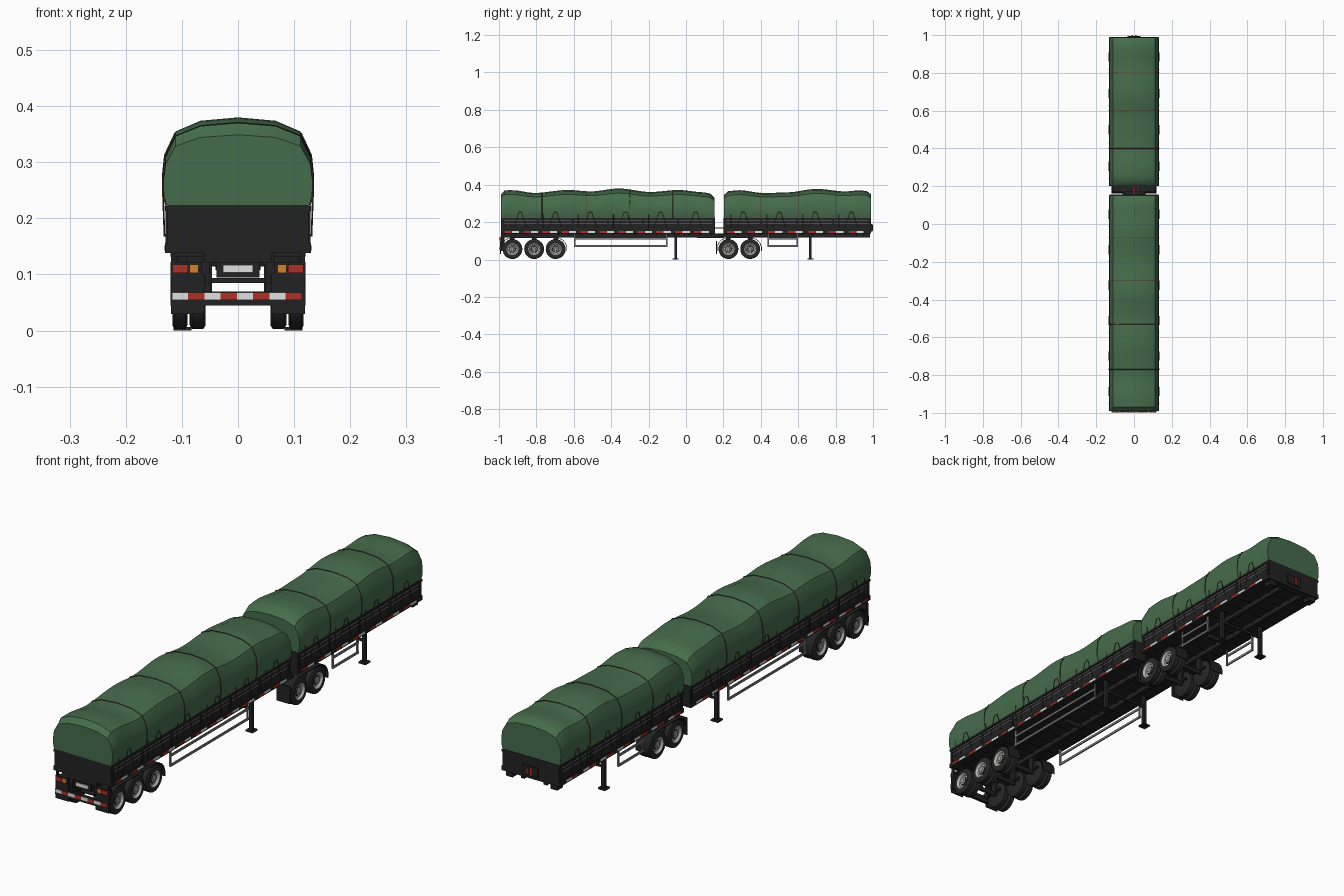
import bpy, bmesh, math
from mathutils import Matrix, Vector

if "Cube" in bpy.data.objects:
    bpy.data.objects.remove(bpy.data.objects["Cube"])

def mat(name, r, g, b):
    m = bpy.data.materials.new(name)
    m.diffuse_color = (r, g, b, 1)
    m.use_nodes = True
    m.node_tree.nodes["Principled BSDF"].inputs["Base Color"].default_value = m.diffuse_color
    return m

GREEN = mat("tarp green", 0.06, 0.15, 0.07)
BLACK = mat("body black", 0.016, 0.016, 0.017)
RUBBER = mat("tyre rubber", 0.02, 0.02, 0.02)
SILVER = mat("rim silver", 0.45, 0.45, 0.44)
RED = mat("reflector red", 0.42, 0.03, 0.02)
WHITE = mat("reflector white", 0.75, 0.75, 0.75)
ORANGE = mat("lamp orange", 0.65, 0.22, 0.03)
ROPE = mat("rope brown", 0.11, 0.045, 0.035)
GREY = mat("rail grey", 0.22, 0.22, 0.22)

def finish(name, bm, mats, smooth=None):
    bmesh.ops.recalc_face_normals(bm, faces=bm.faces)
    me = bpy.data.meshes.new(name)
    bm.to_mesh(me)
    bm.free()
    for m in mats:
        me.materials.append(m)
    ob = bpy.data.objects.new(name, me)
    bpy.context.collection.objects.link(ob)
    if smooth:
        bpy.ops.object.select_all(action='DESELECT')
        ob.select_set(True)
        bpy.context.view_layer.objects.active = ob
        bpy.ops.object.shade_smooth_by_angle(angle=math.radians(smooth))
    return ob

def boxes(name, m, spans, mirror=False):
    """Each span is (x0, x1, y0, y1, z0, z1)."""
    bm = bmesh.new()
    spans = list(spans)
    if mirror:
        spans += [(-s[1], -s[0]) + tuple(s[2:]) for s in spans]
    for x0, x1, y0, y1, z0, z1 in spans:
        mx = Matrix.Translation(((x0 + x1) / 2, (y0 + y1) / 2, (z0 + z1) / 2))
        bmesh.ops.create_cube(bm, size=1, matrix=mx @ Matrix.Diagonal((x1 - x0, y1 - y0, z1 - z0, 1)))
    return finish(name, bm, [m])

def ropes(name, paths, r, m):
    cu = bpy.data.curves.new(name, 'CURVE')
    cu.dimensions, cu.bevel_depth, cu.bevel_resolution = '3D', r, 0
    for p in paths:
        s = cu.splines.new('POLY')
        s.points.add(len(p) - 1)
        for q, c in zip(s.points, p):
            q.co = (*c, 1)
    cu.materials.append(m)
    ob = bpy.data.objects.new(name, cu)
    bpy.context.collection.objects.link(ob)
    bpy.ops.object.select_all(action='DESELECT')
    ob.select_set(True)
    bpy.context.view_layer.objects.active = ob
    bpy.ops.object.convert(target='MESH')

def lathe(name, profile, idx, mats, centres, side, seg=24):
    """Spin an (x, radius) profile round the wheel axis; idx gives the colour of each band."""
    bm = bmesh.new()
    for y, z in centres:
        rings = [[bm.verts.new((side * x, y + r * math.cos(2 * math.pi * k / seg),
                                z + r * math.sin(2 * math.pi * k / seg))) for k in range(seg)]
                 for x, r in profile]
        for i, (a, b) in enumerate(zip(rings, rings[1:])):
            for k in range(seg):
                f = bm.faces.new((a[k], a[k - 1], b[k - 1], b[k]))
                f.material_index = 0 if idx[i] == 2 and k % 2 else min(idx[i], 1)
        bm.faces.new(rings[0])
        bm.faces.new(rings[-1]).material_index = min(idx[-1], 1)
    return finish(name, bm, mats, 35)

# Tarp cross-section (half), for a crown height of 0.38
HALF = [(0.127, 0.222), (0.132, 0.245), (0.133, 0.275), (0.129, 0.315), (0.111, 0.355), (0.067, 0.374), (0, 0.38)]

def crown(keys, y):
    for (y0, z0), (y1, z1) in zip(keys, keys[1:]):
        if y <= y1:
            t = (y - y0) / (y1 - y0)
            return z0 + (z1 - z0) * (t * t * (3 - 2 * t))
    return keys[-1][1]

def section(keys, y, grow=0.0):
    k = (crown(keys, y) - 0.222) / 0.158
    half = [(x + grow, y, 0.222 + (z - 0.222) * k + grow) for x, z in HALF]
    return half + [(-x, yy, z) for x, yy, z in half[-2::-1]]

def tarp(name, keys):
    ys = [keys[0][0], keys[0][0] + 0.008]
    y0, y1 = keys[1][0], keys[-2][0]
    n = int((y1 - y0) / 0.03)
    ys += [y0 + (y1 - y0) * i / n for i in range(n + 1)] + [keys[-1][0] - 0.008, keys[-1][0]]
    bm = bmesh.new()
    rings = [[bm.verts.new(p) for p in section(keys, y)] for y in ys]
    for a, b in zip(rings, rings[1:]):
        for i in range(len(a)):
            bm.faces.new((a[i - 1], a[i], b[i], b[i - 1]))
    bm.faces.new(rings[0])
    bm.faces.new(rings[-1])
    finish(name, bm, [GREEN], 40)

def fender(name, ya, yb, z, r):
    """Thin guard running over a group of wheels."""
    path = [(ya + r * math.cos(t), z + r * math.sin(t)) for t in [math.radians(190 - 20 * i) for i in range(6)]]
    path += [(yb - (p[0] - ya), p[1]) for p in path[::-1]]
    bm = bmesh.new()
    for s in (1, -1):
        a = [bm.verts.new((s * 0.059, *p)) for p in path]
        b = [bm.verts.new((s * 0.12, *p)) for p in path]
        for i in range(len(path) - 1):
            bm.faces.new((a[i], a[i + 1], b[i + 1], b[i]))
    ob = finish(name, bm, [BLACK])
    ob.modifiers.new("thickness", 'SOLIDIFY').thickness = 0.003

OUTER = [(0.09, 0.03), (0.09, 0.046), (0.094, 0.053), (0.113, 0.053), (0.117, 0.047), (0.117, 0.032),
         (0.115, 0.029), (0.109, 0.026), (0.108, 0.022), (0.108, 0.017), (0.113, 0.015), (0.114, 0.009), (0.116, 0.007)]
INNER = [(0.058, 0.03), (0.058, 0.047), (0.062, 0.053), (0.082, 0.053), (0.086, 0.046), (0.086, 0.03)]

def trailer(tag, y0, y1, keys, axles, leg, guard, straps, chassis):
    n = tag + "_"
    # Cargo body with capping rail and side posts
    boxes(n + "cargo_body", BLACK, [(-0.126, 0.126, y0, y1, 0.138, 0.224)])
    posts = [y0 + 0.01 + (y1 - y0 - 0.02) * i / round((y1 - y0) / 0.19) for i in range(round((y1 - y0) / 0.19) + 1)]
    boxes(n + "side_rails", BLACK, [(0.125, 0.130, y0, y1, 0.213, 0.222), (0.125, 0.130, y0, y1, 0.138, 0.156)]
          + [(0.125, 0.1295, p - 0.006, p + 0.006, 0.15, 0.22) for p in posts], True)
    boxes(n + "board_seams", GREY, [(0.125, 0.1275, y0 + 0.01, y1 - 0.01, z, z + 0.0035) for z in (0.190, 0.205)], True)
    # Reflective tape
    count = int((y1 - y0 - 0.03) / 0.1)
    step = (y1 - y0 - 0.03) / count
    for k, (nm, m) in enumerate((("red_tape", RED), ("white_tape", WHITE))):
        boxes(n + nm, m, [(0.129, 0.1312, y0 + 0.02 + step * i + k * 0.04, y0 + 0.058 + step * i + k * 0.04,
                           0.143, 0.152) for i in range(count)], True)
    # Cover and tie-down ropes
    tarp(n + "tarp", keys)
    ropes(n + "cross_ropes", [section(keys, y, 0.001) for y in straps], 0.0018, ROPE)
    ties = []
    for s in (1, -1):
        for p, q in zip(posts, posts[1:]):
            c = (p + q) / 2
            ties += [[(s * 0.131, c - 0.035, 0.168), (s * 0.134, c - 0.008, 0.252),
                      (s * 0.134, c + 0.008, 0.252), (s * 0.131, c + 0.035, 0.168)]]
            ties += [[(s * 0.131, p + 0.03, 0.168), (s * 0.1335, p + 0.03, 0.24)]]
    ropes(n + "side_ropes", ties, 0.0015, ROPE)
    # Chassis beams and cross members
    c0, c1 = chassis
    boxes(n + "chassis_beams", BLACK, [(0.043, 0.058, c0, c1, 0.118, 0.139)], True)
    m = int((y1 - y0) / 0.06)
    boxes(n + "cross_members", BLACK, [(-0.12, 0.12, y - 0.004, y + 0.004, 0.132, 0.14)
                                       for y in [y0 + 0.02 + (y1 - y0 - 0.04) * i / m for i in range(m + 1)]])
    # Wheels, axles, suspension and mudguards
    centres = [(y, 0.056) for y in axles]
    for s, nm in ((1, "right"), (-1, "left")):
        lathe(n + nm + "_outer_wheels", OUTER, [0] * 5 + [1, 1, 1, 2, 0, 1, 1], [RUBBER, SILVER], centres, s, 28)
        lathe(n + nm + "_inner_wheels", INNER, [0] * 5, [RUBBER], centres, s)
    lathe(n + "axles", [(-0.1, 0.009), (0.1, 0.009)], [0], [BLACK], centres, 1, 12)
    boxes(n + "suspension", BLACK, [(0.049, 0.057, y - 0.035, y + 0.035, 0.062, 0.07) for y in axles]
          + [(0.046, 0.057, y - 0.012, y + 0.012, 0.056, 0.12) for y in axles], True)
    fender(n + "mudguards", axles[0], axles[-1], 0.056, 0.063)
    boxes(n + "mud_flaps", BLACK, [(0.06, 0.119, axles[0] - 0.066, axles[0] - 0.062, 0.03, 0.10)], True)
    # Landing legs
    boxes(n + "landing_legs", BLACK, [(0.092, 0.106, leg - 0.007, leg + 0.007, 0.004, 0.139),
                                      (0.083, 0.115, leg - 0.016, leg + 0.016, 0, 0.006)], True)
    boxes(n + "leg_brace", BLACK, [(-0.1, 0.1, leg - 0.004, leg + 0.004, 0.085, 0.094)])
    # Side guards
    g0, g1 = guard
    boxes(n + "side_guards", GREY, [(0.115, 0.12, g0, g1, z, z + 0.009) for z in (0.068, 0.108)]
          + [(0.113, 0.118, y - 0.004, y + 0.004, 0.068, 0.139) for y in (g0 + 0.004, g1 - 0.004)], True)
    lathe(n + "air_tank", [(-0.04, 0.01), (0.04, 0.01)], [0], [BLACK], [(g0 + 0.45 * (g1 - g0), 0.118)], 1, 12)

trailer("rear", -0.99, 0.155,
        [(-0.99, 0.349), (-0.97, 0.370), (-0.93, 0.371), (-0.81, 0.356), (-0.63, 0.372), (-0.51, 0.364),
         (-0.36, 0.38), (-0.19, 0.361), (-0.04, 0.372), (0.09, 0.360), (0.13, 0.352), (0.152, 0.332)],
        (-0.928, -0.812, -0.697), -0.055, (-0.60, -0.10), (-0.77, -0.53, -0.30, -0.07), (-0.975, 0.14))
trailer("front", 0.20, 0.99,
        [(0.202, 0.345), (0.225, 0.365), (0.28, 0.371), (0.42, 0.355), (0.54, 0.359), (0.70, 0.378),
         (0.85, 0.364), (0.93, 0.370), (0.968, 0.365), (0.988, 0.350)],
        (0.227, 0.343), 0.665, (0.435, 0.60), (0.40, 0.60, 0.80), (0.10, 0.97))

# Coupling between the trailers
boxes("coupling_plate", BLACK, [(-0.06, 0.06, 0.06, 0.2, 0.114, 0.126), (-0.11, 0.11, 0.17, 0.2, 0.122, 0.134)])
boxes("coupling_hoses", RED, [(-0.004, 0.004, 0.15, 0.205, 0.165, 0.171), (0.014, 0.02, 0.15, 0.205, 0.165, 0.171)])

# Front wall fittings
boxes("front_wall_bracket", BLACK, [(-0.035, 0.035, 0.985, 0.996, 0.15, 0.19), (0.085, 0.115, 0.95, 0.985, 0.118, 0.139),
                                    (-0.115, -0.085, 0.95, 0.985, 0.118, 0.139)])
boxes("front_hose_couplings", RED, [(-0.012, -0.004, 0.99, 1.0, 0.155, 0.185), (0.006, 0.012, 0.99, 1.0, 0.16, 0.18)])

# Rear bumper with reflective strip
boxes("rear_bumper", BLACK, [(-0.12, 0.12, -0.995, -0.982, 0.045, 0.070)])
boxes("bumper_brackets", BLACK, [(0.048, 0.062, -0.99, -0.965, 0.06, 0.084), (0.058, 0.118, -0.99, -0.984, 0.068, 0.098),
                                 (0.05, 0.064, -0.985, -0.97, 0.08, 0.139)], True)
for k, (nm, m) in enumerate((("bumper_white", WHITE), ("bumper_red", RED))):
    boxes(nm, m, [(-0.118 + 0.029 * i, -0.089 + 0.029 * i, -0.998, -0.994, 0.055, 0.068) for i in range(k, 8, 2)])

# Tail lamps and plate
boxes("lamp_housings", BLACK, [(0.064, 0.12, -0.992, -0.975, 0.096, 0.122), (0.112, 0.119, -0.99, -0.98, 0.12, 0.139)], True)
boxes("red_lamps", RED, [(0.089, 0.117, -0.998, -0.99, 0.103, 0.118)], True)
boxes("orange_lamps", ORANGE, [(0.070, 0.086, -0.998, -0.99, 0.103, 0.118)], True)
boxes("plate_holder", BLACK, [(-0.038, 0.038, -0.992, -0.984, 0.095, 0.122), (-0.06, 0.06, -0.988, -0.98, 0.121, 0.139)])
boxes("plate", WHITE, [(-0.027, 0.027, -0.995, -0.991, 0.104, 0.117)])
